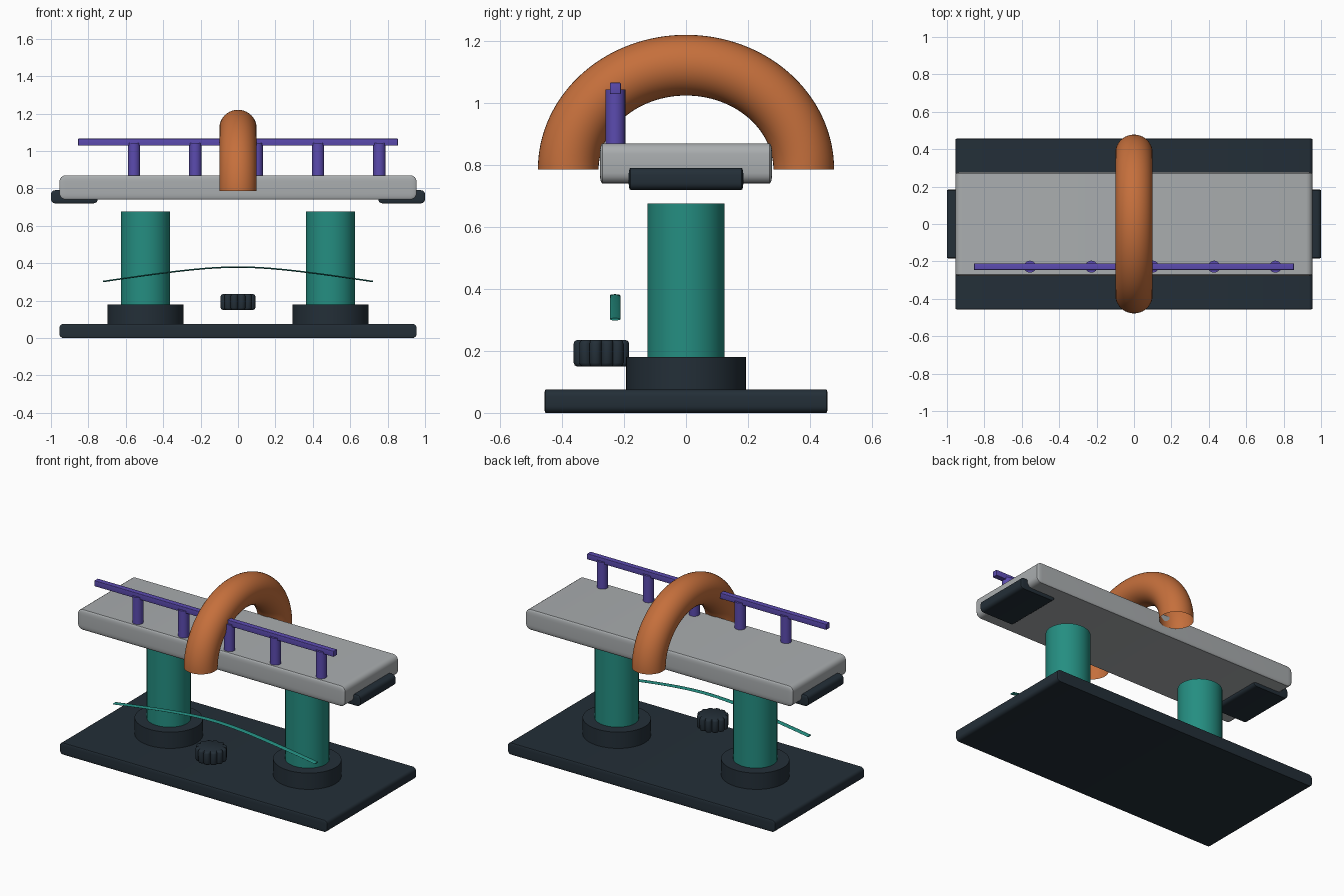
import bpy, bmesh, math
from mathutils import Vector

if "Cube" in bpy.data.objects:
    bpy.data.objects.remove(bpy.data.objects["Cube"])


def material(name, rgb):
    m = bpy.data.materials.new(name)
    m.diffuse_color = (*rgb, 1)
    m.use_nodes = True
    m.node_tree.nodes["Principled BSDF"].inputs["Base Color"].default_value = m.diffuse_color
    return m


SLATE = material("dark slate", (0.017, 0.028, 0.039))
GREY = material("light grey", (0.40, 0.42, 0.43))
TEAL = material("teal", (0.018, 0.27, 0.22))
ORANGE = material("burnt orange", (0.56, 0.16, 0.045))
PURPLE = material("violet", (0.105, 0.07, 0.43))


def finish(name, bm, mat, angle=35):
    bmesh.ops.recalc_face_normals(bm, faces=bm.faces)
    me = bpy.data.meshes.new(name)
    bm.to_mesh(me)
    bm.free()
    me.materials.append(mat)
    me.shade_smooth()
    me.set_sharp_from_angle(angle=math.radians(angle))
    ob = bpy.data.objects.new(name, me)
    bpy.context.collection.objects.link(ob)
    return ob


def box(name, size, centre, mat, r=0.0, flat=4.0):
    """Box with corners rounded by r along x and z, and r / flat along y."""
    bm = bmesh.new()
    bmesh.ops.create_cube(bm, size=1)
    bmesh.ops.scale(bm, vec=(size[0], size[1] * flat, size[2]), verts=bm.verts)
    if r:
        bmesh.ops.bevel(bm, geom=bm.edges[:], offset=r, segments=4,
                        profile=0.5, affect='EDGES')
    bmesh.ops.scale(bm, vec=(1, 1 / flat, 1), verts=bm.verts)
    bmesh.ops.translate(bm, vec=centre, verts=bm.verts)
    return finish(name, bm, mat)


def cylinder(name, rx, ry, x, y, z0, z1, mat, sides=48):
    bm = bmesh.new()
    bmesh.ops.create_cone(bm, cap_ends=True, segments=sides,
                          radius1=1, radius2=1, depth=1)
    bmesh.ops.scale(bm, vec=(rx, ry, z1 - z0), verts=bm.verts)
    bmesh.ops.translate(bm, vec=(x, y, (z0 + z1) / 2), verts=bm.verts)
    return finish(name, bm, mat)


def loft(name, rings, mat, caps=True):
    """Skin a list of closed rings of points."""
    bm = bmesh.new()
    rows = [[bm.verts.new(p) for p in ring] for ring in rings]
    n = len(rows[0])
    for a, b in zip(rows, rows[1:]):
        for i in range(n):
            j = (i + 1) % n
            bm.faces.new((a[i], a[j], b[j], b[i]))
    if caps:
        bm.faces.new(rows[0])
        bm.faces.new(rows[-1])
    return finish(name, bm, mat, 50)


def sweep(name, path, side, half_side, half_normal, mat, sides, caps):
    """Sweep an oval along a planar path whose plane is normal to side."""
    side = Vector(side)
    rings = []
    for k, p in enumerate(path):
        t = (path[min(k + 1, len(path) - 1)] - path[max(k - 1, 0)]).normalized()
        if not caps and k in (0, len(path) - 1):
            t = Vector((0, 0, 1 if k == 0 else -1))   # level cut at the feet
        nrm = side.cross(t)
        rings.append([p + side * half_side * math.cos(a) + nrm * half_normal * math.sin(a)
                      for a in (2 * math.pi * i / sides for i in range(sides))])
    return loft(name, rings, mat, caps)


# Base, deck and end pads
box("base_plate", (1.91, 0.914, 0.075), (0, 0, 0.0375), SLATE, 0.022, 6)
box("deck", (1.91, 0.556, 0.13), (0, 0, 0.805), GREY, 0.034, 4)
for s, tag in ((-1, "left"), (1, "right")):
    box(tag + "_end_pad", (0.25, 0.37, 0.07), (s * 0.875, 0, 0.755), SLATE, 0.022, 4)
    cylinder(tag + "_footing", 0.203, 0.193, s * 0.495, 0, 0.07, 0.18, SLATE, 64)
    cylinder(tag + "_pillar", 0.131, 0.125, s * 0.495, 0, 0.17, 0.675, TEAL, 64)

# Handrail
box("handrail", (1.71, 0.035, 0.037), (0, -0.228, 1.047), PURPLE, 0.003, 1)
for i in range(5):
    cylinder("rail_post_%d" % (i + 1), 0.033, 0.032, -0.556 + 0.328 * i, -0.228,
             0.86, 1.043, PURPLE, 24)

# Arch: open-ended tube over the deck
arch_path = [Vector((0, 0.38 * math.cos(a), 0.785 + 0.337 * math.sin(a)))
             for a in (math.pi * i / 64 for i in range(65))]
sweep("arch", arch_path, (1, 0, 0), 0.1, 0.098, ORANGE, 40, False)

# Thin arched strip in front of the pillars
strip_path = []
for i in range(49):
    x = -0.722 + 1.444 * i / 48
    z = 0.44 - math.sqrt(0.06 ** 2 + (0.19 * x) ** 2)
    strip_path.append(Vector((x, -0.229, z)))
top, end = strip_path[24].z, strip_path[0].z
for p in strip_path:
    p.z = 0.302 + (p.z - end) / (top - end) * 0.077
sweep("strip", strip_path, (0, 1, 0), 0.017, 0.004, TEAL, 12, True)

# Knob with scalloped rim
knob_rings = []
for z, inset in ((0.150, 0.012), (0.153, 0.004), (0.162, 0.0),
                 (0.223, 0.0), (0.232, 0.004), (0.235, 0.012)):
    ring = []
    for i in range(120):
        a = 2 * math.pi * i / 120
        r = 0.076 + 0.019 * math.sqrt(abs(math.sin(6 * a))) - inset
        ring.append((r * math.cos(a), -0.273 + 0.97 * r * math.sin(a), z))
    knob_rings.append(ring)
loft("knob", knob_rings, SLATE)
